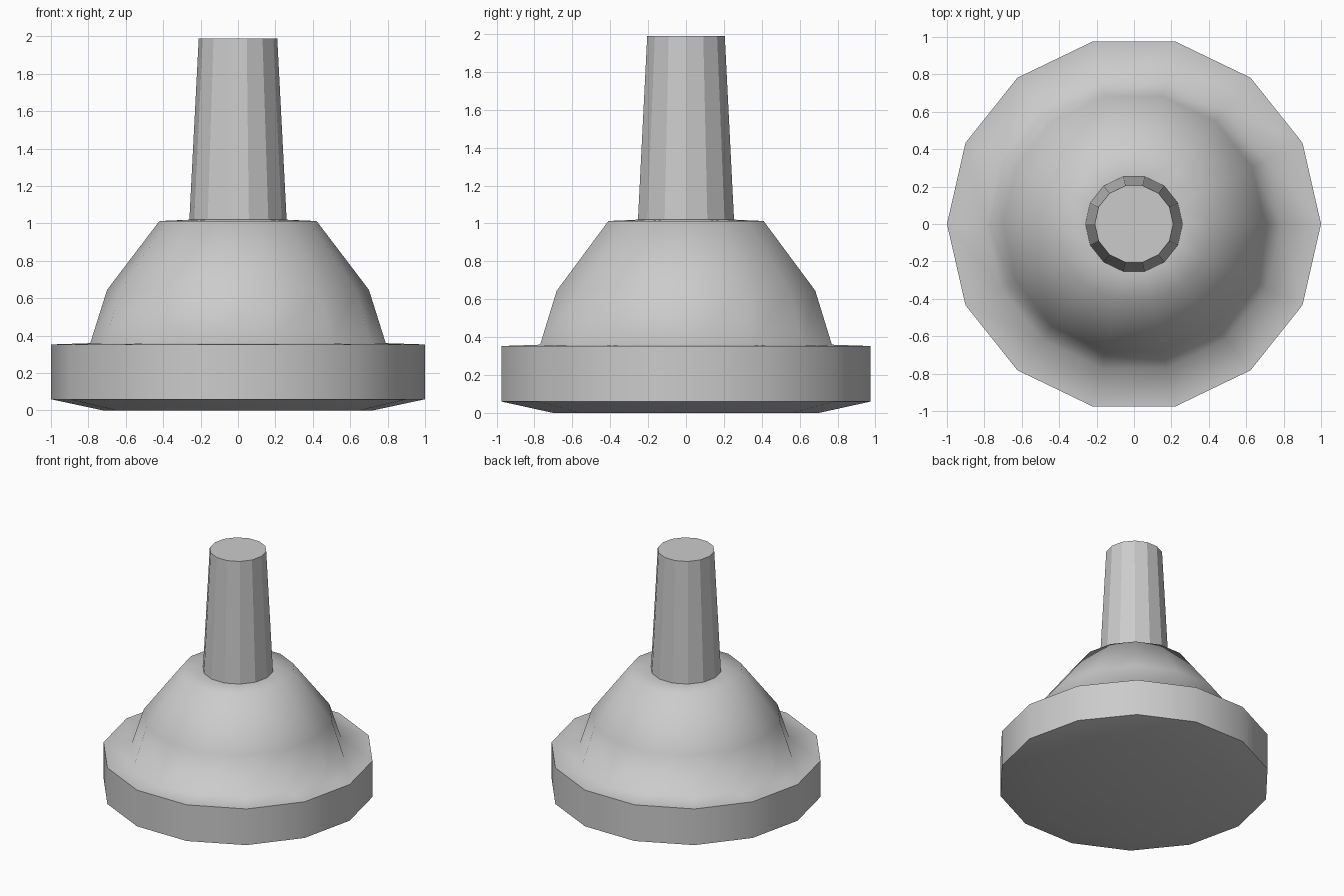
import bpy, bmesh
from math import cos, sin, tau

if "Cube" in bpy.data.objects:
    bpy.data.objects.remove(bpy.data.objects["Cube"])

SIDES = 14


def lathe(name, profile, sharp_levels=(), smooth=True, cap_start=False, cap_end=False):
    """Revolve (radius, height) points around z, with hard edges on chosen rings."""
    bm = bmesh.new()
    rings = [[bm.verts.new((r * cos(tau * i / SIDES), r * sin(tau * i / SIDES), z))
              for i in range(SIDES)] for r, z in profile]
    for a, b in zip(rings, rings[1:]):
        for i in range(SIDES):
            j = (i + 1) % SIDES
            bm.faces.new((a[i], a[j], b[j], b[i])).smooth = smooth
    if cap_start:
        bm.faces.new(rings[0][::-1]).smooth = smooth
    if cap_end:
        bm.faces.new(rings[-1]).smooth = smooth
    for level in sharp_levels:
        ring = rings[level]
        for i in range(SIDES):
            bm.edges.get((ring[i], ring[(i + 1) % SIDES])).smooth = False
    mesh = bpy.data.meshes.new(name)
    bm.to_mesh(mesh)
    bm.free()
    obj = bpy.data.objects.new(name, mesh)
    bpy.context.collection.objects.link(obj)
    return obj


# Disc base with bevelled underside, flowing into the smooth dome
lathe("domed_base",
      [(0.72, 0), (1, 0.06), (1, 0.353), (0.79, 0.36),
       (0.70, 0.645), (0.42, 1.013), (0.26, 1.02)],
      sharp_levels=(1, 2), cap_start=True)

# Faceted tapering stem
lathe("stem", [(0.26, 1.02), (0.21, 1.99)], smooth=False, cap_end=True)
